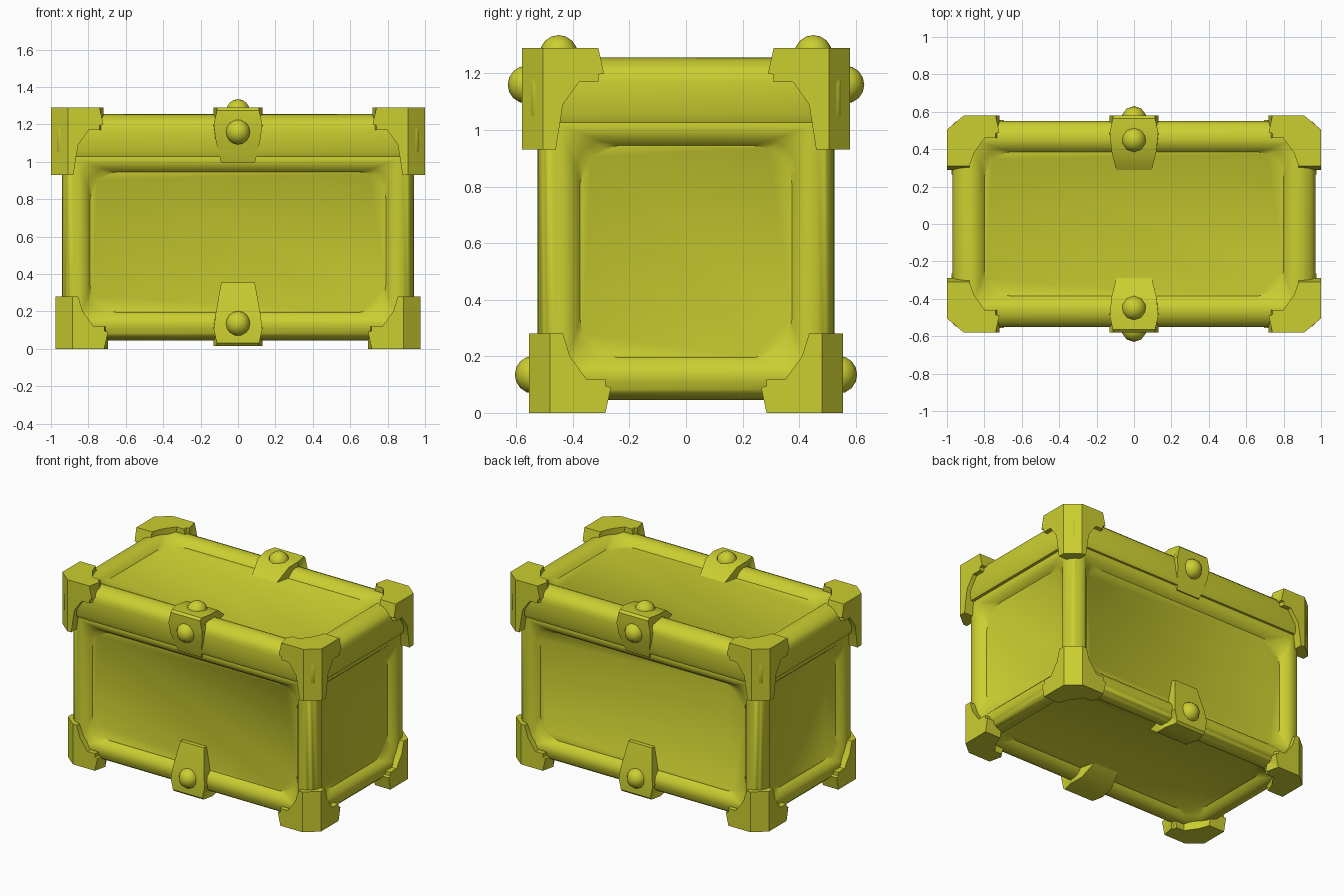
import bpy, bmesh, math
from mathutils import Vector

if "Cube" in bpy.data.objects:
    bpy.data.objects.remove(bpy.data.objects["Cube"])

mat = bpy.data.materials.new("olive")
mat.diffuse_color = (0.6, 0.62, 0.03, 1)
mat.use_nodes = True
mat.node_tree.nodes["Principled BSDF"].inputs["Base Color"].default_value = mat.diffuse_color


def finish(bm, name, angle=35):
    bmesh.ops.remove_doubles(bm, verts=bm.verts, dist=1e-4)
    bmesh.ops.recalc_face_normals(bm, faces=bm.faces)
    me = bpy.data.meshes.new(name)
    bm.to_mesh(me)
    bm.free()
    ob = bpy.data.objects.new(name, me)
    bpy.context.collection.objects.link(ob)
    me.materials.append(mat)
    bpy.ops.object.select_all(action='DESELECT')
    ob.select_set(True)
    bpy.context.view_layer.objects.active = ob
    bpy.ops.object.shade_smooth_by_angle(angle=math.radians(angle))
    return ob


def rounded(hw, hh, r, n=4):
    pts = []
    for k, (sx, sy) in enumerate([(1, 1), (-1, 1), (-1, -1), (1, -1)]):
        for i in range(n + 1):
            a = math.pi / 2 * (k + i / n)
            pts.append((sx * (hw - r) + r * math.cos(a), sy * (hh - r) + r * math.sin(a)))
    return pts


def stack(bm, rings, place, cap_start=False):
    """Skin a series of rounded rectangles (half w, half h, radius, depth)."""
    loops = [[bm.verts.new(place(x, y, d)) for x, y in rounded(w, h, r)] for w, h, r, d in rings]
    for a, b in zip(loops, loops[1:]):
        for i in range(len(a)):
            j = (i + 1) % len(a)
            bm.faces.new((a[i], a[j], b[j], b[i]))
    bm.faces.new(loops[-1])
    if cap_start:
        bm.faces.new(loops[0])


# rounded beam profile: inset, depth, corner radius
BEAM = [(.026, .026, 0), (.037, .015, 0), (.06, .004, .005), (.09, 0, .02),
        (.115, .01, .06), (.135, .028, .1), (.15, .05, .14)]

# body with a recessed panel on each face
W, D, H, cz = .94, .525, .525, .57
bm = bmesh.new()
for s in (-1, 1):
    stack(bm, [(W - i, H - i, r, d) for i, d, r in BEAM],
          lambda u, v, d: Vector((u, s * (D - d), cz + v)))
    stack(bm, [(D - i, H - i, r, d) for i, d, r in BEAM],
          lambda u, v, d: Vector((s * (W - d), u, cz + v)))
    stack(bm, [(W - i, D - i, r, d) for i, d, r in BEAM],
          lambda u, v, d: Vector((u, v, cz + s * (H - d))))
finish(bm, "chest_body")

# lid: skirt up to rounded rim, then recessed top panel
LW, LD, LZ = .97, .55, 1.255
skirt = [(.012, .23), (0, .2), (0, .09), (.004, .06), (.015, .037)]
rings = [(LW - i, LD - i, .03, d) for i, d in skirt]
rings += [(LW - i * 1.13, LD - i * 1.1, max(r, .03), d) for i, d, r in BEAM]
bm = bmesh.new()
stack(bm, rings, lambda u, v, d: Vector((u, v, LZ - d)), True)
finish(bm, "chest_lid")


# three-armed corner brackets with a chamfered upright edge
def plate(bm, a, l, place, depth=.12):
    poly = [(0, 0), (a, 0), (a + .02, .09), (.21, .11), (.145, .2), (.12, l), (0, l)]
    f = bm.faces.new([bm.verts.new(place(u, v, 0)) for u, v in poly])
    g = bmesh.ops.extrude_face_region(bm, geom=[f], use_keep_orig=True)
    vec = place(0, 0, depth)
    bmesh.ops.translate(bm, vec=vec, verts=[v for v in g['geom'] if isinstance(v, bmesh.types.BMVert)])


def bracket(name, corner, signs, leg):
    bm = bmesh.new()
    plate(bm, .26, leg, lambda u, v, d: Vector((u, d, v)))
    plate(bm, .27, leg, lambda u, v, d: Vector((d, u, v)))
    plate(bm, .26, .27, lambda u, v, d: Vector((u, v, d)))
    bmesh.ops.bisect_plane(bm, geom=bm.verts[:] + bm.edges[:] + bm.faces[:], dist=1e-6,
                           plane_co=(.09, 0, 0), plane_no=(-1 / .09, -1 / .075, 0), clear_outer=True)
    bmesh.ops.holes_fill(bm, edges=[e for e in bm.edges if e.is_boundary], sides=0)
    for v in bm.verts:
        v.co = Vector(c - s * p if i < 2 else c + s * p
                      for i, (c, s, p) in enumerate(zip(corner, signs, v.co)))
    # keep each plate its own island by not merging shared corners
    bmesh.ops.recalc_face_normals(bm, faces=bm.faces)
    finish(bm, name, 30)


for sx in (-1, 1):
    for sy in (-1, 1):
        tag = ("left" if sx < 0 else "right") + ("_front" if sy < 0 else "_back")
        bracket("lid_bracket_" + tag, (sx * 1.0, sy * .58, 1.29), (sx, sy, -1), .36)
        bracket("base_bracket_" + tag, (sx * .975, sy * .555, 0), (sx, sy, 1), .28)

# edge clasps: inset along y, inset along z, half width
PATH = [(.31, .1, .09), (.19, .01, .12), (.09, 0, .13), (.015, 0, .113),
        (0, .015, .113), (0, .09, .13), (.01, .17, .12), (.05, .3, .09)]


def clasp(name, y0, z0, sy, sz, tip):
    bm = bmesh.new()
    rows = []
    for k, (a, b, w) in enumerate(PATH):
        if k == len(PATH) - 1:
            b = tip
        pts = [(-w, a, b), (w, a, b), (w, max(a, .12), max(b, .12)), (-w, max(a, .12), max(b, .12))]
        rows.append([bm.verts.new((x, sy * (y0 - p), z0 + sz * q)) for x, p, q in pts])
    for r, t in zip(rows, rows[1:]):
        for i in range(4):
            j = (i + 1) % 4
            bm.faces.new((r[i], r[j], t[j], t[i]))
    bm.faces.new(rows[0])
    bm.faces.new(rows[-1])
    finish(bm, name, 35)


def stud(name, loc):
    bm = bmesh.new()
    bmesh.ops.create_uvsphere(bm, u_segments=10, v_segments=8, radius=.067)
    finish(bm, name, 60).location = loc


for sy, tag in ((-1, "front"), (1, "back")):
    clasp("lid_clasp_" + tag, .58, 1.29, sy, -1, .295)
    clasp("base_clasp_" + tag, .555, .015, sy, 1, .34)
    stud("lid_stud_" + tag, (0, sy * .563, 1.16))
    stud("lid_top_stud_" + tag, (0, sy * .45, 1.268))
    stud("base_stud_" + tag, (0, sy * .538, .135))
